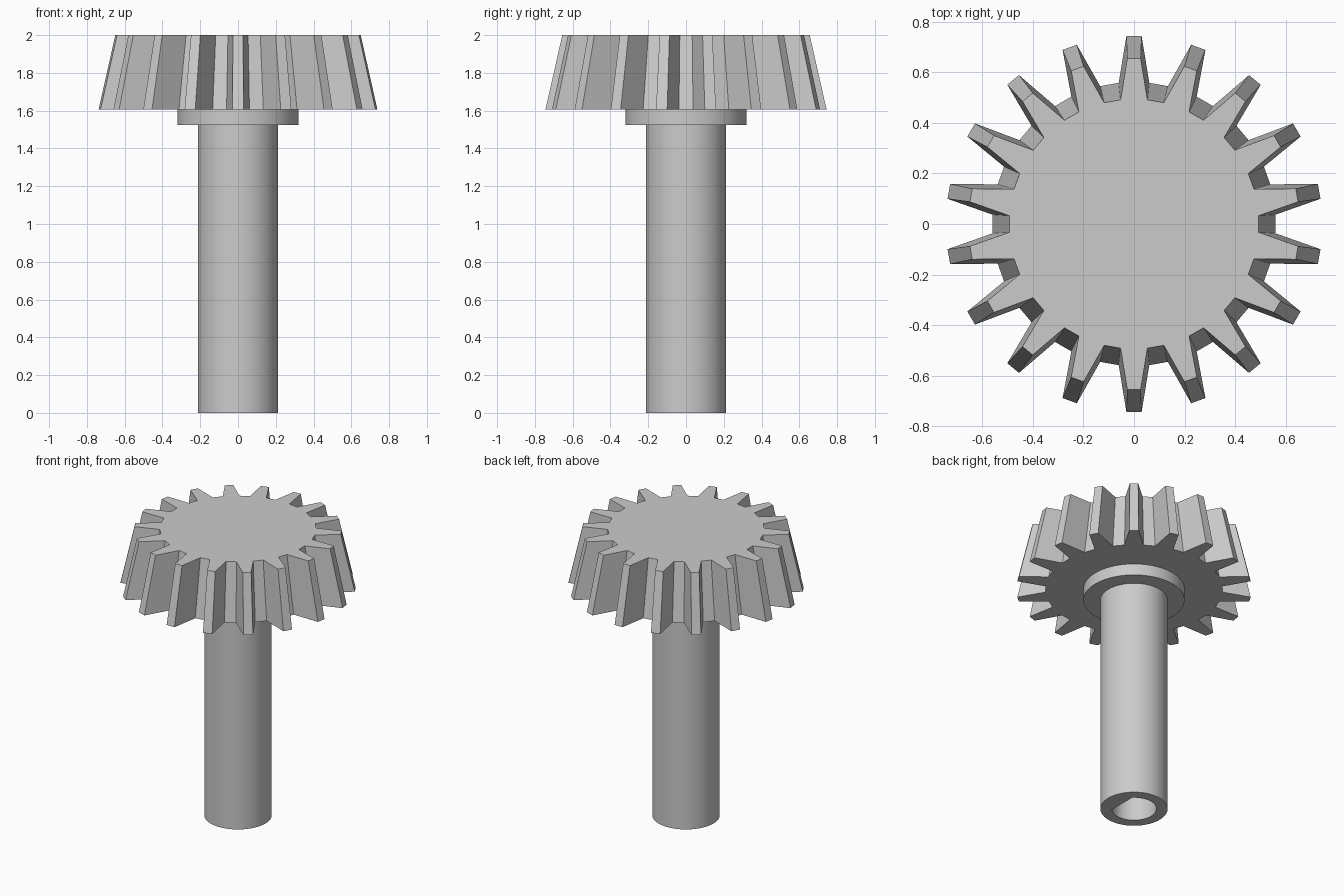
import bpy, bmesh
from math import cos, sin, pi, radians, atan2, hypot

old = bpy.data.objects.get("Cube")
if old:
    bpy.data.objects.remove(old, do_unlink=True)

steel = bpy.data.materials.new("grey_steel")
steel.use_nodes = True
colour = (0.6, 0.6, 0.6, 1)
steel.diffuse_color = colour
steel.node_tree.nodes["Principled BSDF"].inputs["Base Color"].default_value = colour


def prism(name, outline, z0, z1, taper=1.0, smooth=False):
    """Extrude an outline upward, scaling the top by taper."""
    bm = bmesh.new()
    low = [bm.verts.new((x, y, z0)) for x, y in outline]
    high = [bm.verts.new((x * taper, y * taper, z1)) for x, y in outline]
    bm.faces.new(low[::-1])
    bm.faces.new(high)
    n = len(outline)
    for i in range(n):
        j = (i + 1) % n
        bm.faces.new((low[i], low[j], high[j], high[i]))
    mesh = bpy.data.meshes.new(name)
    bm.to_mesh(mesh)
    bm.free()
    mesh.materials.append(steel)
    obj = bpy.data.objects.new(name, mesh)
    bpy.context.collection.objects.link(obj)
    if smooth:
        smooth_sides(obj)
    return obj


def smooth_sides(obj):
    bpy.ops.object.select_all(action='DESELECT')
    obj.select_set(True)
    bpy.context.view_layer.objects.active = obj
    bpy.ops.object.shade_smooth_by_angle(angle=radians(30))


def arc(radius, start=0, end=2 * pi, steps=64, closed=True):
    count = steps if closed else steps + 1
    return [(radius * cos(start + (end - start) * i / steps),
             radius * sin(start + (end - start) * i / steps)) for i in range(count)]


# Bevel gear: straight-sided teeth on a tapering body
TEETH = 18
ROOT, TIP = 0.562, 0.745
root_half = radians(6.2)
tip_half = atan2(0.03, TIP)
gear = []
for t in range(TEETH):
    a = radians(10) + 2 * pi * t / TEETH
    for r, d in ((ROOT, -root_half), (TIP, -tip_half), (TIP, tip_half), (ROOT, root_half)):
        gear.append((r * cos(a + d), r * sin(a + d)))
prism("bevel_gear", gear, 1.605, 2.0, taper=0.88)

# Collar under the gear
prism("collar", arc(0.32), 1.525, 1.605, smooth=True)

# Shaft with a D-shaped bore, flat towards +x
shaft = prism("shaft", arc(0.213), 0, 1.53)
d_outline = arc(0.142, pi / 4, 7 * pi / 4, 48, closed=False)
cutter = prism("bore_cutter", d_outline, -0.1, 1.0)
cutter.hide_render = True
bore = shaft.modifiers.new("bore", 'BOOLEAN')
bore.operation = 'DIFFERENCE'
bore.solver = 'EXACT'
bore.object = cutter
bpy.context.view_layer.objects.active = shaft
bpy.ops.object.modifier_apply(modifier=bore.name)
bpy.data.objects.remove(cutter, do_unlink=True)
smooth_sides(shaft)
